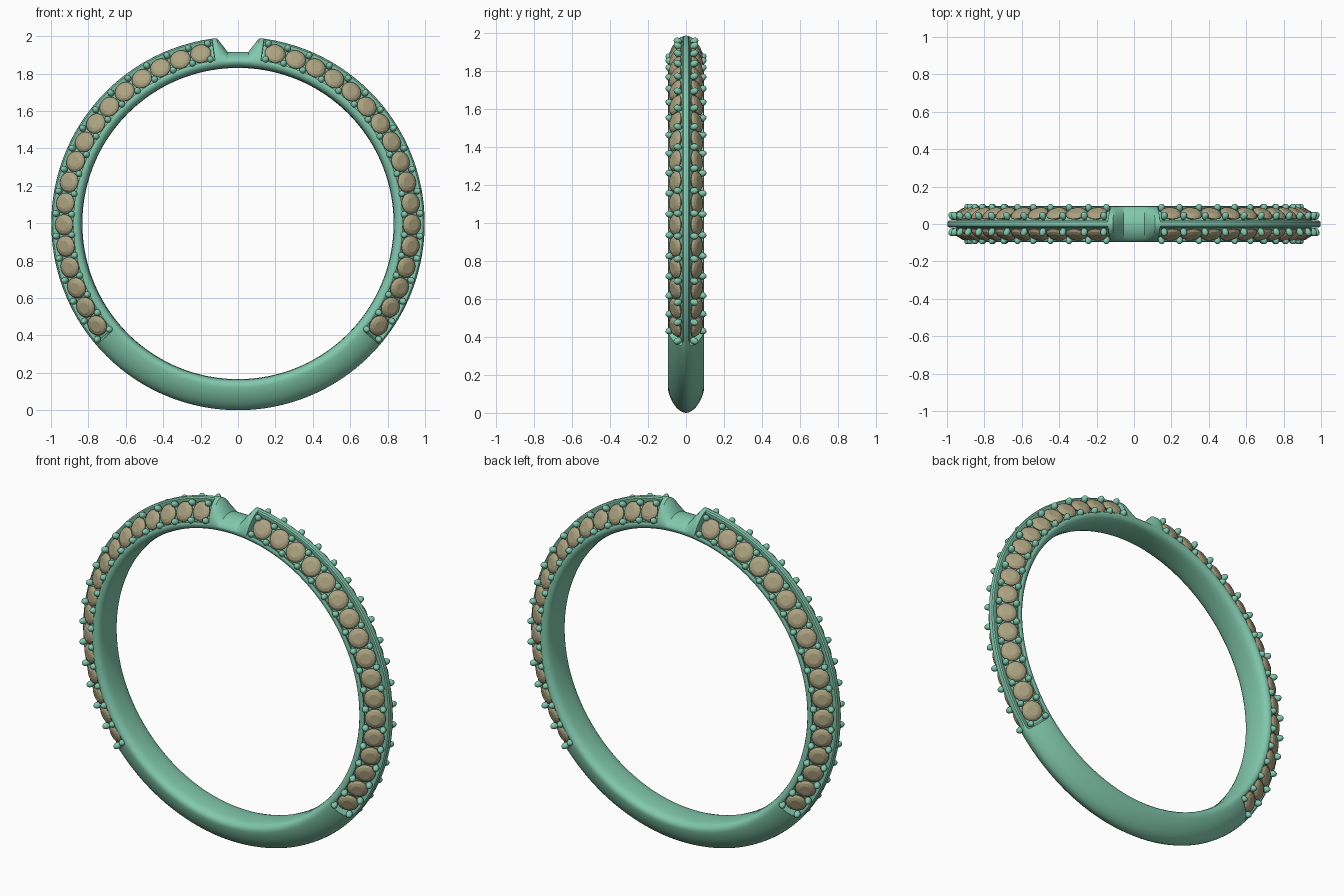
import bpy, bmesh
from math import sin, cos, pi, radians
from mathutils import Vector, Matrix

if "Cube" in bpy.data.objects:
    bpy.data.objects.remove(bpy.data.objects["Cube"])

R = 0.998            # outer radius and centre height
CH0, CH1 = 8.0, 130.0  # channel start / end, degrees from the top


def material(name, col):
    m = bpy.data.materials.new(name)
    m.diffuse_color = (*col, 1)
    m.use_nodes = True
    m.node_tree.nodes["Principled BSDF"].inputs["Base Color"].default_value = m.diffuse_color
    return m


metal = material("metal", (0.22, 0.58, 0.42))
gem = material("gem", (0.42, 0.37, 0.22))


def place(deg, y, r):
    t = radians(deg)
    return Vector((r * sin(t), y, R + r * cos(t)))


def finish(bm, name, mat, angle=None):
    bmesh.ops.recalc_face_normals(bm, faces=bm.faces)
    me = bpy.data.meshes.new(name)
    bm.to_mesh(me)
    bm.free()
    ob = bpy.data.objects.new(name, me)
    bpy.context.collection.objects.link(ob)
    me.materials.append(mat)
    if angle:
        bpy.ops.object.select_all(action='DESELECT')
        ob.select_set(True)
        bpy.context.view_layer.objects.active = ob
        bpy.ops.object.shade_smooth_by_angle(angle=radians(angle))
    return ob


# Half cross-sections (y, r): comfort-fit inside, then plain arch or stone channel
inside = [(0, .832), (.03, .833), (.058, .836), (.078, .842), (.09, .852), (.095, .866)]
arch = [(.0945, .878), (.09, .897), (.083, .917), (.073, .938), (.06, .958),
        (.045, .976), (.028, .989), (.013, .996), (0, R)]
channel = [(.0945, .872), (.091, .881), (.086, .881), (.069, .870), (.012, .962),
           (.018, .978), (.018, .989), (.012, .996), (0, R)]


def section(deg, cut):
    pts = inside + (channel if cut else arch)
    d = abs(deg)
    if d < 12:  # the valley at the top squeezes the arch down
        x = abs(sin(radians(deg))) * 0.95
        cap = (0.918 + max(0, x - 0.058) * 1.45) / cos(radians(deg))
        if cap < R:
            k = (cap - .866) / (R - .866)
            pts = [(y, r if r <= .866 else .866 + (r - .866) * k) for y, r in pts]
    return pts + [(-y, r) for y, r in pts[-2:0:-1]]


# Band: sweep the section round the finger
half = [(i * 0.5, False) for i in range(17)]
half += [(CH0 + .15 + i * (CH1 - CH0 - .15) / 80, True) for i in range(81)]
half += [(CH1 + .6 + i * (180 - CH1 - .6) / 32, False) for i in range(33)]
stations = half + [(-a, c) for a, c in half[-2:0:-1]]
bm = bmesh.new()
rings = [[bm.verts.new(place(a, y, r)) for y, r in section(a, c)] for a, c in stations]
for i, ring in enumerate(rings):
    nxt = rings[(i + 1) % len(rings)]
    n = len(ring)
    for j in range(n):
        bm.faces.new((ring[j], ring[(j + 1) % n], nxt[(j + 1) % n], nxt[j]))
finish(bm, "ring_band", metal, 32)


def frame(deg, side, y, r):
    """Matrix on the sloping shoulder, local z pointing out of it."""
    t = radians(deg)
    rad = Vector((sin(t), 0, cos(t)))
    n = (rad * .52 + Vector((0, side * .85, 0))).normalized()
    tan = Vector((cos(t), 0, -sin(t)))
    v = n.cross(tan)
    m = Matrix((tan, v, n)).transposed().to_4x4()
    m.translation = place(deg, side * y, r)
    return m


def add_stone(bm, m):
    """Round cut stone: table, crown, girdle, pavilion."""
    n = 16
    loops = []
    for rad, h in [(.030, .017), (.046, .011), (.056, .001), (.056, -.003), (.012, -.032)]:
        loops.append([bm.verts.new(m @ Vector((rad * cos(2 * pi * k / n), rad * sin(2 * pi * k / n), h)))
                      for k in range(n)])
    for a, b in zip(loops, loops[1:]):
        for k in range(n):
            bm.faces.new((a[k], a[(k + 1) % n], b[(k + 1) % n], b[k]))
    bm.faces.new(loops[0])
    bm.faces.new(loops[-1][::-1])


# Stones and beads on both flanks and both sides
COUNT, FIRST, STEP = 17, 12.3, 7.1
stones, beads = bmesh.new(), bmesh.new()
for mirror in (1, -1):
    for side in (1, -1):
        for i in range(COUNT):
            add_stone(stones, frame(mirror * (FIRST + i * STEP), side, .056, .930))
        for i in range(COUNT + 1):
            a = FIRST + (i - .5) * STEP
            if i == 0:
                a += .8
            for y, r in ((.043, .974), (.086, .889)):
                m = frame(mirror * a, side, y, r) @ Matrix.Diagonal((1, 1, 1.3, 1))
                bmesh.ops.create_uvsphere(beads, u_segments=12, v_segments=8, radius=.018, matrix=m)
finish(stones, "pave_stones", gem)
finish(beads, "setting_beads", metal, 60)
